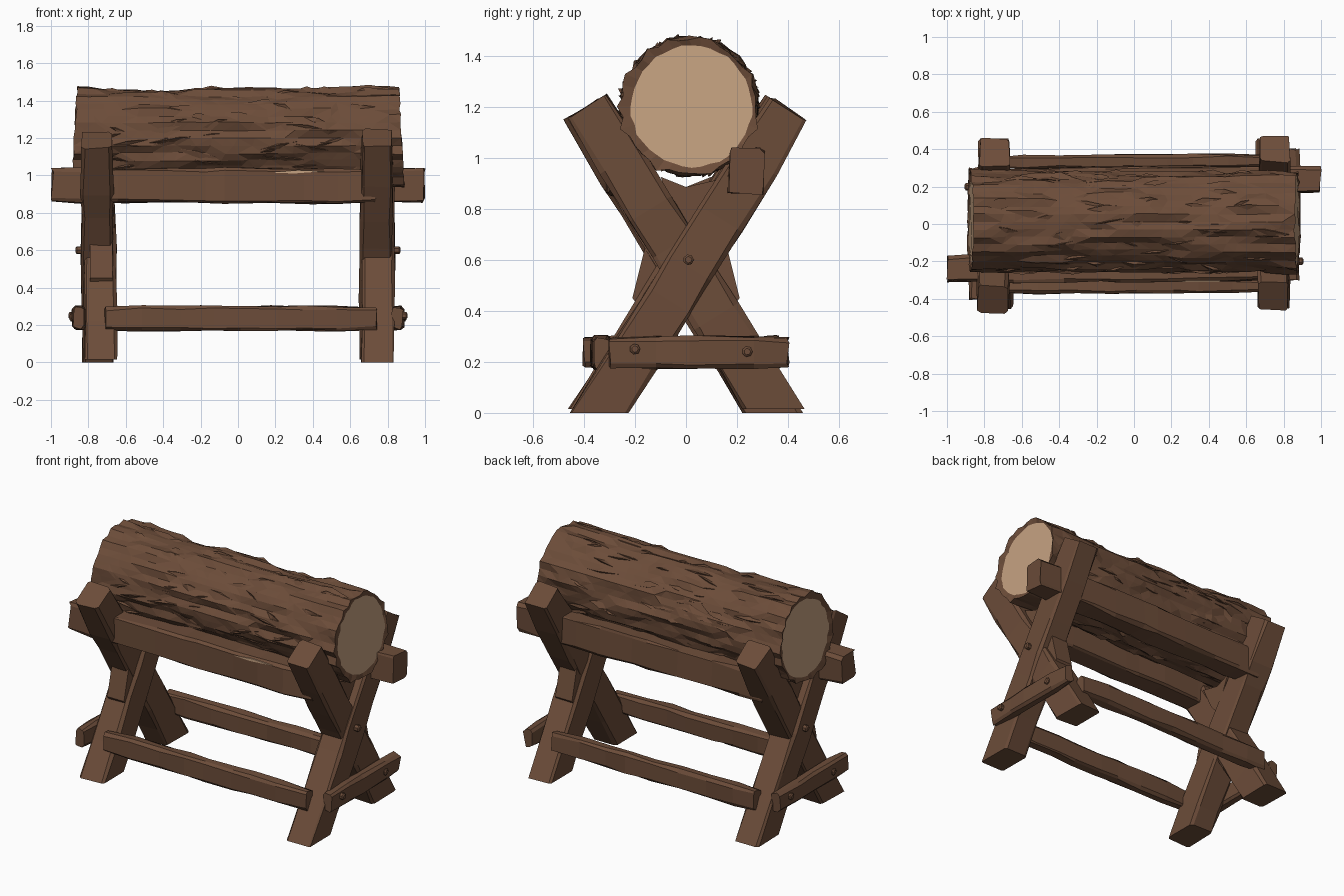
import bpy, bmesh, math, random
from mathutils import Vector, noise

random.seed(4)
if "Cube" in bpy.data.objects:
    bpy.data.objects.remove(bpy.data.objects["Cube"])


def material(name, rgb):
    m = bpy.data.materials.new(name)
    m.use_nodes = True
    m.diffuse_color = (*rgb, 1)
    m.node_tree.nodes["Principled BSDF"].inputs["Base Color"].default_value = (*rgb, 1)
    return m


BROWN = material("brown wood", (0.15, 0.073, 0.041))
TAN = material("cut wood", (0.56, 0.36, 0.22))


def finish(name, bm, mats=(BROWN,), spin=1):
    """Turn a bmesh into an object; spin=-1 turns it half round the z axis."""
    for v in bm.verts:
        v.co.x *= spin
        v.co.y *= spin
    bmesh.ops.recalc_face_normals(bm, faces=bm.faces)
    me = bpy.data.meshes.new(name)
    bm.to_mesh(me)
    bm.free()
    for m in mats:
        me.materials.append(m)
    ob = bpy.data.objects.new(name, me)
    bpy.context.collection.objects.link(ob)
    return ob


def jitter(a):
    return random.uniform(-a, a)


def skin(bm, rings, caps=True):
    """Join rings of vertices into a tube."""
    n = len(rings[0])
    for a, b in zip(rings, rings[1:]):
        for i in range(n):
            bm.faces.new((a[i], a[(i + 1) % n], b[(i + 1) % n], b[i]))
    if caps:
        bm.faces.new(rings[0])
        bm.faces.new(rings[-1])


def timber(name, start, end, wide, thick, side, spin=1, foot=None, steps=6, rough=0.006, flare=0.0):
    """Hewn timber: a chamfered rectangle swept from start to end."""
    start, end = Vector(start), Vector(end)
    d = (end - start).normalized()
    t = Vector(side)
    t = (t - d * t.dot(d)).normalized()
    w = d.cross(t)
    bm = bmesh.new()
    rings = []
    for s in range(steps + 1):
        f = s / steps
        if 0 < s < steps:
            f += jitter(0.3 / steps)
        edge = s in (0, steps) and not (s == 0 and foot is not None)
        a = wide / 2 * (1 + flare * (1 - f)) - (0.006 if edge else 0)
        b = thick / 2 - (0.006 if edge else 0)
        c = 0.014
        ring = []
        for u, v in ((a, b - c), (a - c, b), (c - a, b), (-a, b - c),
                     (-a, c - b), (c - a, -b), (a - c, -b), (a, c - b)):
            p = start.lerp(end, f) + w * (u + jitter(rough)) + t * (v + jitter(rough))
            if s == 0 and foot is not None:
                p -= d * ((p.z - foot) / d.z)     # level cut on the ground
            elif edge:
                p += d * jitter(rough)
            ring.append(bm.verts.new(p))
        rings.append(ring)
    skin(bm, rings)
    return finish(name, bm, spin=spin)


def prism(name, outline, x0, x1, spin):
    """Plate with a (y, z) outline between two x positions."""
    bm = bmesh.new()
    skin(bm, [[bm.verts.new((x, y, z)) for y, z in outline] for x in (x0, x1)])
    return finish(name, bm, spin=spin)


def peg(name, x, y, z, spin):
    bm = bmesh.new()
    rings = [[bm.verts.new((px, y + r * math.cos(k * math.tau / 7), z + r * math.sin(k * math.tau / 7)))
              for k in range(7)] for px, r in ((x - 0.05, 0.021), (x - 0.006, 0.021), (x, 0.013))]
    skin(bm, rings)
    finish(name, bm, spin=spin)


# Both trestles and the long timbers, repeated by a half turn
for spin, tag in ((1, "left"), (-1, "right")):
    timber("outer_leg_" + tag, (0.748, -0.34, 0), (0.755, 0.405, 1.19), 0.18, 0.17,
           (1, 0, 0), spin, foot=0.0, flare=0.12)
    timber("inner_leg_" + tag, (0.73, 0.345, 0.01), (0.747, -0.385, 1.2), 0.185, 0.17,
           (1, 0, 0), spin, foot=0.015, flare=0.08)
    prism("crotch_block_" + tag, ((-0.1, 0.925), (0, 0.885), (0.13, 0.915), (0.06, 0.77), (0, 0.7)),
          0.66, 0.78, spin)
    prism("side_wedge_" + tag, ((0.16, 0.65), (0.21, 0.45), (0.1, 0.3), (0.03, 0.6)), 0.67, 0.79, spin)
    timber("cross_tie_" + tag, (0.85, -0.3, 0.237), (0.85, 0.4, 0.237), 0.125, 0.07, (1, 0, 0), spin, steps=4)
    peg("leg_peg_" + tag, 0.868, 0.01, 0.6, spin)
    peg("tie_peg_front_" + tag, 0.905, -0.2, 0.25, spin)
    peg("tie_peg_back_" + tag, 0.9, 0.24, 0.24, spin)
    timber("top_beam_" + tag, (-0.74, 0.225, 0.945), (0.995, 0.24, 0.945), 0.185, 0.15,
           (0, 1, 0), spin, steps=9, rough=0.008)
    timber("lower_rail_" + tag, (-0.74, 0.33, 0.235), (0.71, 0.335, 0.235), 0.13, 0.075,
           (0, 1, 0), spin, steps=8)

# Log
CY, CZ, SIDES, STEPS = 0.012, 1.2, 40, 22


def log_radius(f, k):
    """Ridged bark: long streaks along the log with broken steps."""
    a = k * math.tau / SIDES
    streak = noise.noise((f * 5, math.cos(a) * 5.5, math.sin(a) * 5.5))
    chip = noise.noise((f * 16, math.cos(a) * 9 + 7, math.sin(a) * 9))
    step = 0.008 if streak > 0.08 else -0.004
    return 0.258 + 0.012 * streak + 0.007 * chip + step + 0.01 * (2 * f - 1) ** 2


def log_point(f, k, lift=0.0):
    a = k * math.tau / SIDES
    r = log_radius(f, k) + lift
    y, z = r * math.cos(a), r * math.sin(a)
    half = 0.875 - 0.055 * z           # ends lean slightly
    return Vector(((2 * f - 1) * half, CY + y, CZ + z))


bm = bmesh.new()
rings = []
for s in range(STEPS + 1):
    ring = []
    for k in range(SIDES):
        f = s / STEPS
        f = f + jitter(0.016) if 0 < s < STEPS else f + jitter(0.003)
        ring.append(bm.verts.new(log_point(f, k)))
    rings.append(ring)
skin(bm, rings, caps=False)
bmesh.ops.triangulate(bm, faces=bm.faces[:])

# Bark rim and pale sawn ends
for ring, sgn in ((rings[0], -1), (rings[-1], 1)):
    inner = []
    for v in ring:
        d = Vector((0, v.co.y - CY, v.co.z - CZ)).normalized()
        r = 0.238 + jitter(0.005)
        inner.append(bm.verts.new((v.co.x - sgn * 0.008, CY + 0.01 + d.y * r, CZ + d.z * r)))
    skin(bm, [ring, inner], caps=False)
    bm.faces.new(inner).material_index = 1
finish("log", bm, (BROWN, TAN))

# Loose bark slivers lifted along one edge
bm = bmesh.new()
for i in range(130):
    f, k = random.uniform(0.08, 0.92), random.uniform(0, SIDES)
    ln, wd = random.uniform(0.03, 0.08), random.uniform(0.4, 1.0)
    skew = jitter(0.7)
    base = [log_point(f - ln, k - skew, -0.006), log_point(f + jitter(0.02), k + wd, -0.006),
            log_point(f + ln, k + skew, -0.006), log_point(f, k - wd * 0.4, -0.006)]
    tip = bm.verts.new(log_point(f + jitter(0.02), k - wd * 0.3, random.uniform(0.007, 0.013)))
    vs = [bm.verts.new(p) for p in base]
    for j in range(4):
        bm.faces.new((vs[j], vs[(j + 1) % 4], tip))
    bm.faces.new(vs)
finish("bark_slivers", bm)

# Pale chip on the top edge of the front beam
bm = bmesh.new()
skin(bm, [[bm.verts.new((x, y, z)) for x, z in ((0.18, 1.015), (0.3, 1.01), (0.46, 1.022), (0.32, 1.028))]
          for y in (-0.31, -0.302)])
finish("beam_chip", bm, (TAN,))
